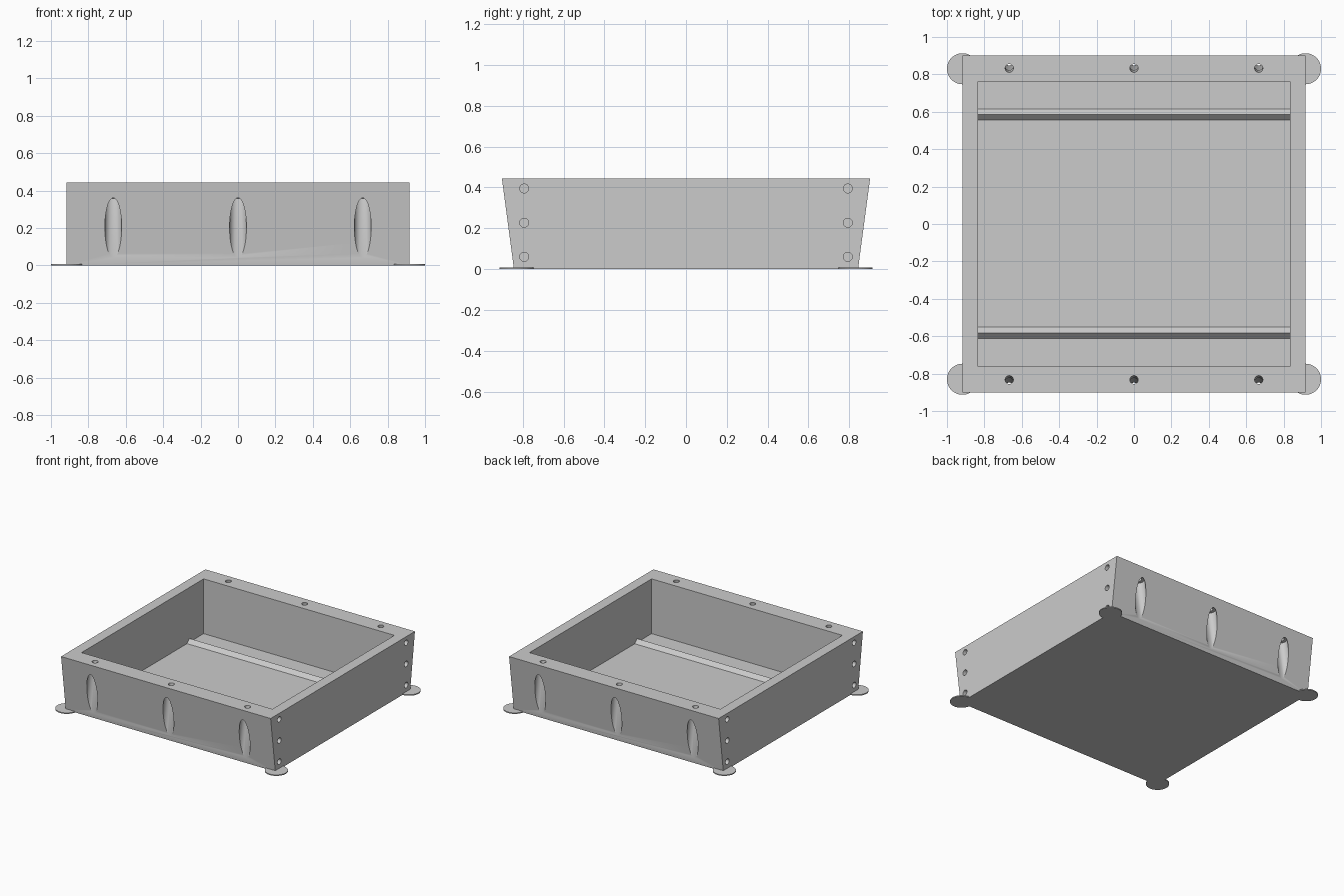
import bpy, bmesh, math
from mathutils import Matrix, Vector

cube = bpy.data.objects.get("Cube")
if cube:
    bpy.data.objects.remove(cube, do_unlink=True)

HEIGHT, HALF_X = 0.443, 0.917
TOP_Y, BASE_Y = 0.902, 0.843
FLOOR = 0.01

grey = bpy.data.materials.new("plain grey")
grey.use_nodes = True
colour = (0.6, 0.6, 0.6, 1)
grey.diffuse_color = colour
grey.node_tree.nodes["Principled BSDF"].inputs["Base Color"].default_value = colour


def make_object(name, bm):
    bmesh.ops.recalc_face_normals(bm, faces=bm.faces)
    mesh = bpy.data.meshes.new(name)
    bm.to_mesh(mesh)
    bm.free()
    mesh.materials.append(grey)
    obj = bpy.data.objects.new(name, mesh)
    bpy.context.collection.objects.link(obj)
    return obj


def prism(bm, profile, half):
    """Extrude a (y, z) profile along x."""
    face = bm.faces.new([bm.verts.new((-half, y, z)) for y, z in profile])
    new = bmesh.ops.extrude_face_region(bm, geom=[face])["geom"]
    verts = [v for v in new if isinstance(v, bmesh.types.BMVert)]
    bmesh.ops.translate(bm, verts=verts, vec=(2 * half, 0, 0))


def rod(bm, start, end, radius, sides=32):
    """Closed cylinder between two points."""
    a, b = Vector(start), Vector(end)
    turn = (b - a).to_track_quat('Z', 'Y').to_matrix().to_4x4()
    bmesh.ops.create_cone(bm, cap_ends=True, segments=sides, radius1=radius,
                          radius2=radius, depth=(b - a).length,
                          matrix=Matrix.Translation((a + b) / 2) @ turn)


def cut(target, bm):
    cutter = make_object("cutter", bm)
    cutter.hide_render = True
    mod = target.modifiers.new("cut", 'BOOLEAN')
    mod.operation, mod.solver, mod.object = 'DIFFERENCE', 'EXACT', cutter
    bpy.ops.object.select_all(action='DESELECT')
    bpy.context.view_layer.objects.active = target
    target.select_set(True)
    bpy.ops.object.modifier_apply(modifier=mod.name)
    bpy.data.objects.remove(cutter, do_unlink=True)


# Tray body with sloping front and back
bm = bmesh.new()
prism(bm, [(-BASE_Y, 0), (BASE_Y, 0), (TOP_Y, HEIGHT), (-TOP_Y, HEIGHT)], HALF_X)
body = make_object("tray_body", bm)

# Cavity, side dowel holes and slanted pockets
bm = bmesh.new()
prism(bm, [(-0.763, FLOOR), (0.763, FLOOR), (0.763, 0.6), (-0.763, 0.6)], 0.835)
for sx in (-1, 1):
    for sy in (-1, 1):
        for z in (0.06, 0.227, 0.395):
            rod(bm, (sx * 0.8, sy * 0.793, z), (sx * 1.0, sy * 0.793, z), 0.022)


def axis_point(x, side, z):
    """Point on the leaning pocket axis."""
    return (x, side * (0.833 + (HEIGHT - z) * 0.152), z)


pockets = [(x, side) for x in (-0.667, 0, 0.667) for side in (-1, 1)]
for x, side in pockets:
    rod(bm, axis_point(x, side, -0.1), axis_point(x, side, 0.365), 0.045, 48)
cut(body, bm)

# Narrow screw holes from the rim into the pockets
bm = bmesh.new()
for x, side in pockets:
    rod(bm, axis_point(x, side, 0.3), axis_point(x, side, 0.5), 0.022)
cut(body, bm)
bpy.ops.object.shade_smooth_by_angle(angle=math.radians(30))

# Raised ridges across the floor
for name, y in (("front_floor_ridge", -0.582), ("back_floor_ridge", 0.585)):
    bm = bmesh.new()
    prism(bm, [(y - 0.03, FLOOR), (y + 0.03, FLOOR), (y, 0.04)], 0.835)
    make_object(name, bm)

# Thin round pads under the corners
for sx, across in ((-1, "right"), (1, "left")):
    for sy, along in ((-1, "front"), (1, "back")):
        bm = bmesh.new()
        x, y = sx * HALF_X, sy * 0.83
        rod(bm, (x, y, 0), (x, y, 0.008), 0.083, 48)
        make_object(f"{along}_{across}_corner_pad", bm)
